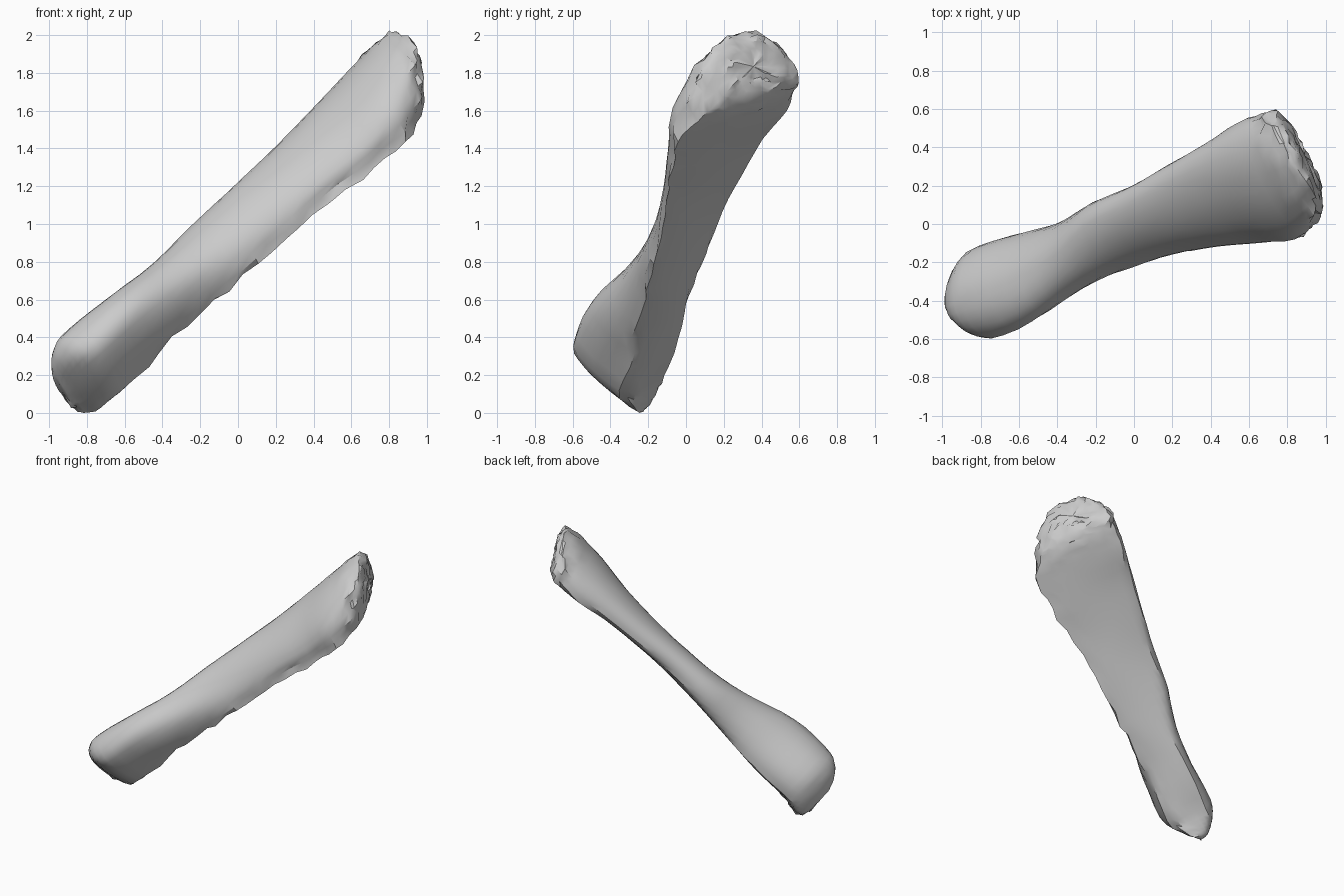
import bpy, bmesh, math, random
from mathutils import Vector

cube = bpy.data.objects.get("Cube")
if cube:
    bpy.data.objects.remove(cube)
random.seed(4)

# Shaft direction and the two directions across it
AXIS = Vector((0.714, 0.26, 0.65)).normalized()
UP = Vector((-0.673, 0, 0.739)).normalized()
BACK = UP.cross(AXIS).normalized()
if BACK.y < 0:
    BACK.negate()

# Sections: along, centre up, centre back, half height, half depth, skew
SECTIONS = [
    (-1.32, -.03, .00, .09, .05, -.6),
    (-1.29, -.03, -.01, .15, .10, -.6),
    (-1.22, -.02, -.05, .20, .19, -.4),
    (-1.10, -.02, -.08, .22, .25, -.2),
    (-.80, -.02, -.08, .20, .235, -.33),
    (-.50, -.03, -.05, .185, .19, -.1),
    (-.20, -.03, -.02, .195, .175, .27),
    (.10, -.03, -.02, .20, .165, .41),
    (.40, -.03, -.02, .205, .19, .56),
    (.70, -.04, -.03, .23, .23, .61),
    (.95, -.03, -.03, .24, .29, .55),
    (1.12, -.01, -.01, .235, .285, .4),
    (1.21, .01, .01, .21, .26, .3),
    (1.26, .02, .02, .15, .20, .25),
    (1.27, .02, .02, .07, .10, .25),
]
SIDES, STEPS = 28, 3


def smooth_between(p0, p1, p2, p3, t):
    """Catmull-Rom blend of four sections."""
    return [0.5 * (2 * b + (c - a) * t + (2 * a - 5 * b + 4 * c - d) * t * t
                   + (3 * b - a - 3 * c + d) * t ** 3)
            for a, b, c, d in zip(p0, p1, p2, p3)]


def all_sections():
    last = len(SECTIONS) - 1
    for i in range(last):
        quad = [SECTIONS[min(max(j, 0), last)] for j in range(i - 1, i + 3)]
        for k in range(STEPS):
            yield smooth_between(*quad, k / STEPS)
    yield SECTIONS[last]


def ramp(value, start, end):
    return min(max((value - start) / (end - start), 0), 1)


def outline(a, ru, rv, skew, shaft):
    """Arched front and top, flat underside, meeting in a lower ridge."""
    def oval(t):
        return Vector((ru * math.cos(t), skew * ru * math.cos(t) + rv * math.sin(t)))
    rear = math.atan2(rv, skew * ru)
    front = rear + math.pi
    ridge = math.pi + shaft * math.tau * 2 / SIDES
    corner = oval(ridge) * (1 + 0.1 * shaft)
    spot = oval(a)
    if rear < a <= ridge:
        f = (a - rear) / (ridge - rear)
        return spot.lerp(oval(rear).lerp(corner, f), 0.75)
    if ridge < a < front:
        f = (a - ridge) / (front - ridge)
        return spot.lerp(corner.lerp(oval(front), f), 0.6 - 0.3 * shaft)
    return spot


def ring_points(section):
    along, cu, cv, ru, rv, skew = section
    slant = ramp(along, 0.6, 1.2) ** 1.5
    shaft = ramp(along, -1.05, -0.7)
    ridge_side = SIDES / 2 + 2 * shaft
    for n in range(SIDES):
        u, v = outline(math.tau * n / SIDES, ru, rv, skew, shaft)
        # Chipped lower ridge and rough knuckle end
        rough = 0.07 if along > 1.1 or abs(n - ridge_side) < 1.1 else 0.01
        chip = 1 + random.uniform(-rough, rough)
        u, v = cu + u * chip, cv + v * chip
        shift = slant * (0.55 * u - 0.26 * v) + random.uniform(-rough, rough) * 0.2
        yield AXIS * (along + shift) + UP * u + BACK * v


# Bone body: skinned rings with capped ends
bm = bmesh.new()
rings = [[bm.verts.new(p) for p in ring_points(s)] for s in all_sections()]
for low, high in zip(rings, rings[1:]):
    for n in range(SIDES):
        m = (n + 1) % SIDES
        bm.faces.new((low[n], low[m], high[m], high[n]))
for ring in (rings[0], rings[-1]):
    tip = bm.verts.new(sum((v.co for v in ring), Vector()) / SIDES)
    for n in range(SIDES):
        bm.faces.new((ring[n], ring[(n + 1) % SIDES], tip))
bmesh.ops.recalc_face_normals(bm, faces=bm.faces)

# Stand it on the ground, centred
spans = [[v.co[i] for v in bm.verts] for i in range(3)]
middle = [(min(s) + max(s)) / 2 for s in spans]
bmesh.ops.translate(bm, verts=bm.verts, vec=(-middle[0], -middle[1], -min(spans[2])))

mesh = bpy.data.meshes.new("bone")
bm.to_mesh(mesh)
bm.free()
bone = bpy.data.objects.new("bone", mesh)
bpy.context.collection.objects.link(bone)

# Plain grey colour
grey = bpy.data.materials.new("bone grey")
grey.use_nodes = True
grey.diffuse_color = (0.6, 0.6, 0.6, 1)
grey.node_tree.nodes["Principled BSDF"].inputs["Base Color"].default_value = (0.6, 0.6, 0.6, 1)
mesh.materials.append(grey)

bpy.ops.object.select_all(action='DESELECT')
bone.select_set(True)
bpy.context.view_layer.objects.active = bone
bpy.ops.object.shade_smooth_by_angle(angle=math.radians(35))
